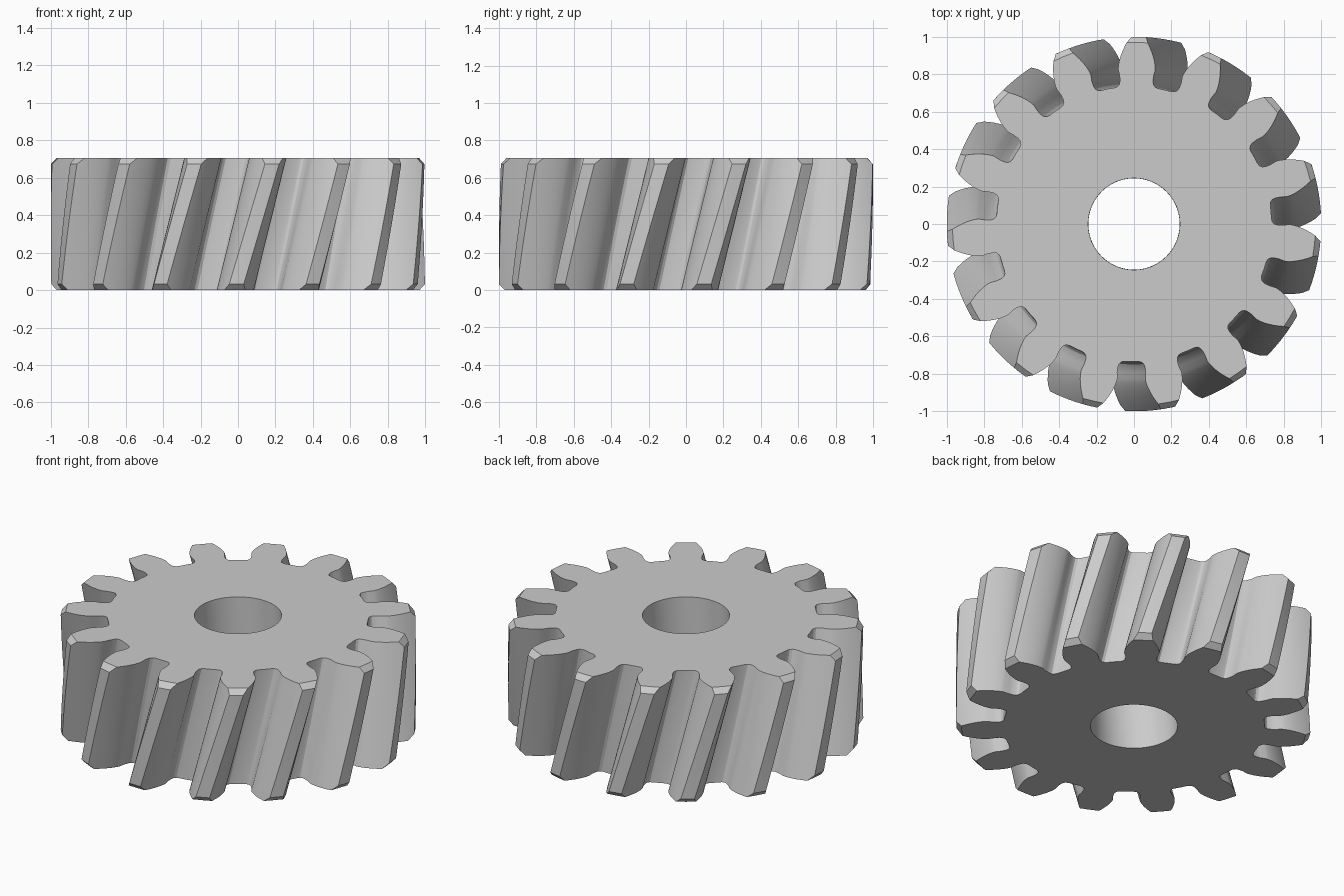
import bpy, bmesh
from math import pi, cos, sin, tan, acos, radians

if "Cube" in bpy.data.objects:
    bpy.data.objects.remove(bpy.data.objects["Cube"], do_unlink=True)

TEETH, HEIGHT, BORE = 15, 0.705, 0.245
TIP, CHAMFER = 1.0, 0.032
PITCH_R = TIP * TEETH / (TEETH + 2)
BASE_R = PITCH_R * cos(radians(20))
STEP = 2 * pi / TEETH
TWIST = radians(12)          # rotation from bottom to top
TOP_ANGLE = radians(89)      # centre of one tooth on the top face
LAYERS, BORE_SEGS = 12, 4    # slices in height, bore sides per tooth


def involute(angle):
    return tan(angle) - angle


def half_angle(r):
    """Half the angular thickness of a tooth on its involute flank."""
    return STEP / 4 + involute(radians(20)) - involute(acos(BASE_R / r))


# Rounded, slightly undercut root, then the involute flank: (radius, half angle)
ROOT = [(0.735, 0.16), (0.739, 0.138), (0.75, 0.122), (0.768, 0.115), (0.795, 0.114)]
FLANK_R = [BASE_R + 0.001, 0.85, 0.875, 0.9, 0.925, 0.95, TIP - 0.03, 0.985, TIP]


def tooth_outline(limit):
    """One tooth, clipped to a limiting radius, from gap centre to next gap."""
    flank = ROOT + [(min(r, limit), half_angle(min(r, limit))) for r in FLANK_R]
    side = [(0.735, STEP / 2)] + flank
    tip = side[-1]
    left = [(r, -a) for r, a in side]
    right = [(r, a) for r, a in reversed(side[1:])]
    return left + [(tip[0], 0)] + right


bm = bmesh.new()


def ring(z, limit):
    turn = TOP_ANGLE - TWIST * (1 - z / HEIGHT)
    return [bm.verts.new((r * cos(turn + k * STEP + a), r * sin(turn + k * STEP + a), z))
            for k in range(TEETH) for r, a in tooth_outline(limit)]


def bore_ring(z, turn):
    n = TEETH * BORE_SEGS
    angles = [turn - STEP / 2 + i * 2 * pi / n for i in range(n)]
    return [bm.verts.new((BORE * cos(a), BORE * sin(a), z)) for a in angles]


def bridge(low, high):
    n = len(low)
    for i in range(n):
        j = (i + 1) % n
        bm.faces.new((low[i], low[j], high[j], high[i]))


# Helical tooth wall with chamfered tips at both ends
levels = [(0, TIP - 0.03)]
levels += [(CHAMFER + (HEIGHT - 2 * CHAMFER) * i / LAYERS, TIP) for i in range(LAYERS + 1)]
levels += [(HEIGHT, TIP - 0.03)]
rings = [ring(z, limit) for z, limit in levels]
for low, high in zip(rings, rings[1:]):
    bridge(low, high)

# Shaft bore
bore_low = bore_ring(0, TOP_ANGLE - TWIST)
bore_high = bore_ring(HEIGHT, TOP_ANGLE)
bridge(bore_high, bore_low)

# Flat end faces, one sector per tooth
for outer, inner, flip in ((rings[0], bore_low, True), (rings[-1], bore_high, False)):
    size = len(outer) // TEETH
    for k in range(TEETH):
        out = [outer[(k * size + i) % len(outer)] for i in range(size + 1)]
        inn = [inner[(k * BORE_SEGS + i) % len(inner)] for i in range(BORE_SEGS + 1)]
        loop = out + inn[::-1]
        bm.faces.new(loop[::-1] if flip else loop)

bmesh.ops.remove_doubles(bm, verts=bm.verts, dist=0.00005)
bmesh.ops.recalc_face_normals(bm, faces=bm.faces)

mesh = bpy.data.meshes.new("helical_gear")
bm.to_mesh(mesh)
bm.free()
gear = bpy.data.objects.new("helical_gear", mesh)
bpy.context.collection.objects.link(gear)

# Plain grey metal
grey = bpy.data.materials.new("plain_grey")
grey.use_nodes = True
colour = (0.6, 0.6, 0.6, 1)
grey.diffuse_color = colour
grey.node_tree.nodes["Principled BSDF"].inputs["Base Color"].default_value = colour
mesh.materials.append(grey)

bpy.context.view_layer.objects.active = gear
gear.select_set(True)
bpy.ops.object.shade_smooth_by_angle(angle=radians(28))
